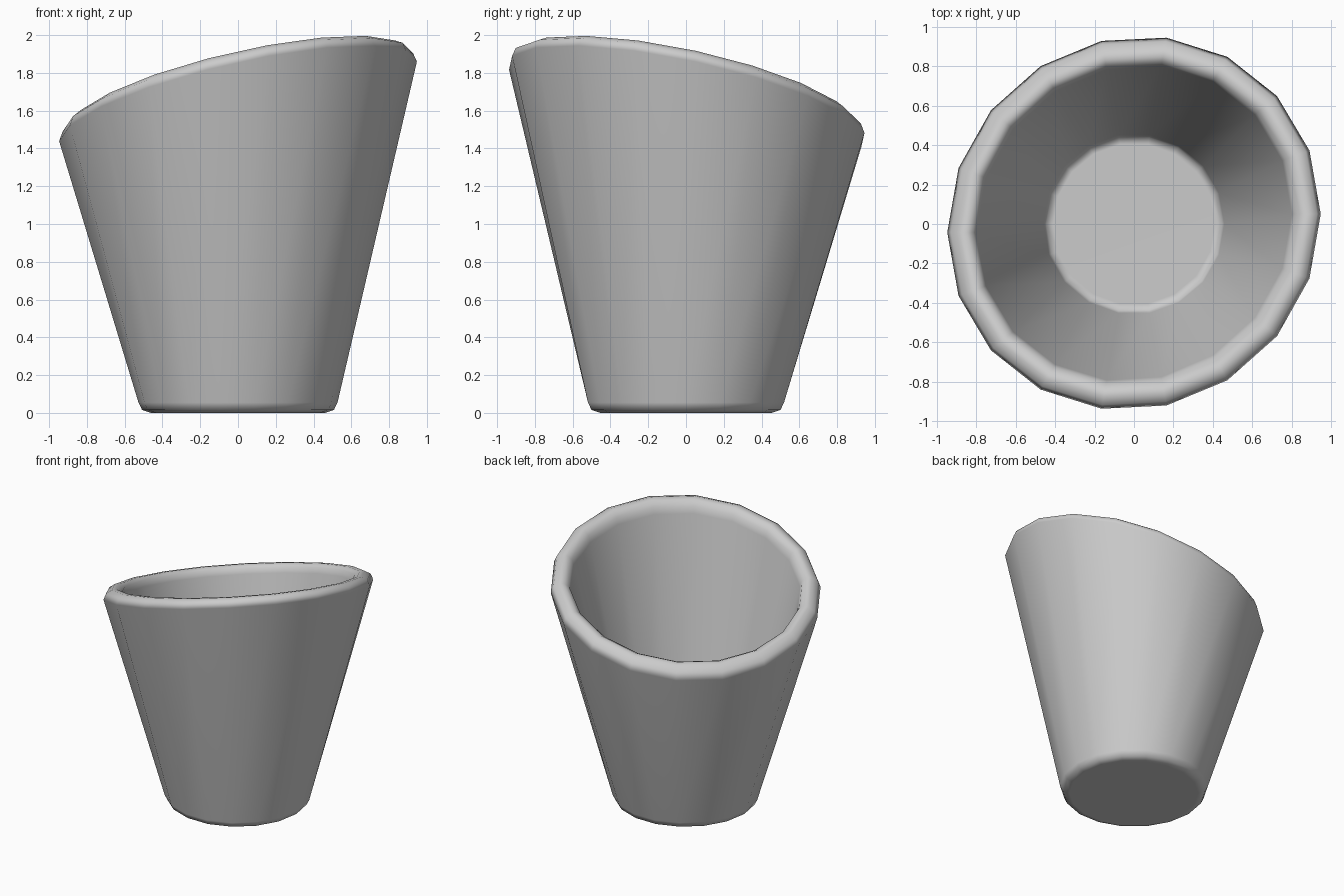
import bpy
import bmesh
from math import sin, cos, tau

if "Cube" in bpy.data.objects:
    bpy.data.objects.remove(bpy.data.objects["Cube"])

SIDES = 18

# Cup section from under the base, up the outside, over the rim, down to the floor:
# (radius, height, tilt) - rings with tilt 1 follow the slanted rim plane
PROFILE = [
    (0.46, 0.0, 0), (0.508, 0.016, 0), (0.527, 0.055, 0),
    (0.947, 1.65, 1), (0.928, 1.697, 1), (0.885, 1.722, 1),
    (0.85, 1.722, 1), (0.815, 1.698, 1), (0.80, 1.65, 1),
    (0.458, 0.17, 0), (0.445, 0.135, 0), (0.41, 0.12, 0),
]


def ring(bm, r, z, tilt):
    verts = []
    for i in range(SIDES):
        a = tau * i / SIDES
        x = r * cos(a)
        y = r * sin(a) + tilt * (0.047 * cos(a) + 0.004)
        verts.append(bm.verts.new((x, y, z + tilt * (0.233 * x - 0.219 * y))))
    return verts


# Slanted cup: bridge successive rings, then cap the base and the inner floor
bm = bmesh.new()
rings = [ring(bm, *p) for p in PROFILE]
for lo, hi in zip(rings, rings[1:]):
    for i in range(SIDES):
        j = (i + 1) % SIDES
        bm.faces.new((lo[i], lo[j], hi[j], hi[i]))
bm.faces.new(rings[0][::-1])
bm.faces.new(rings[-1])
bmesh.ops.recalc_face_normals(bm, faces=bm.faces[:])
for f in bm.faces:
    f.smooth = True

mesh = bpy.data.meshes.new("slanted_cup")
bm.to_mesh(mesh)
bm.free()
cup = bpy.data.objects.new("slanted_cup", mesh)
bpy.context.collection.objects.link(cup)

# Keep the broad faces evenly shaded beside the rounded edges
cup.modifiers.new("weighted_normals", 'WEIGHTED_NORMAL')
